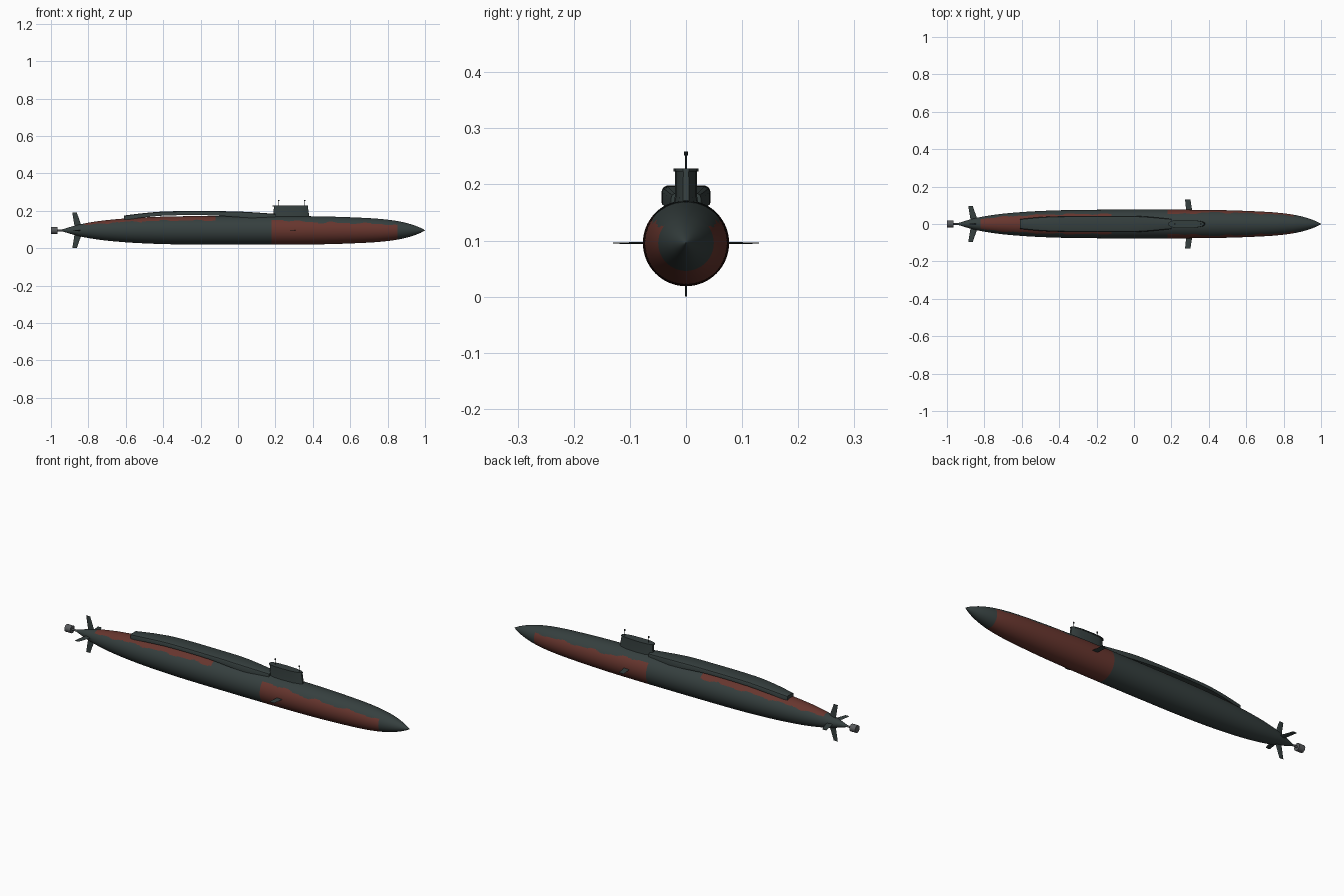
import bpy, bmesh, math
from mathutils import Vector

if "Cube" in bpy.data.objects:
    bpy.data.objects.remove(bpy.data.objects["Cube"])

CZ = 0.0955  # height of hull axis


def material(name, rgb):
    m = bpy.data.materials.new(name)
    m.diffuse_color = (*rgb, 1)
    m.use_nodes = True
    m.node_tree.nodes["Principled BSDF"].inputs["Base Color"].default_value = m.diffuse_color
    return m


GREEN = material("dark green grey", (0.036, 0.050, 0.049))
RED = material("dull red", (0.135, 0.036, 0.027))
GREY = material("propulsor grey", (0.10, 0.105, 0.11))
BLACK = material("mast black", (0.02, 0.026, 0.028))


def finish(bm, name, mats, smooth=35):
    bmesh.ops.recalc_face_normals(bm, faces=bm.faces[:])
    me = bpy.data.meshes.new(name)
    bm.to_mesh(me)
    bm.free()
    for m in mats:
        me.materials.append(m)
    ob = bpy.data.objects.new(name, me)
    bpy.context.collection.objects.link(ob)
    bpy.context.view_layer.objects.active = ob
    ob.select_set(True)
    if smooth:
        bpy.ops.object.shade_smooth_by_angle(angle=math.radians(smooth))
    ob.select_set(False)
    return ob


def loft(sections):
    """Skin closed loops of equal length and cap both ends."""
    bm = bmesh.new()
    rings = [[bm.verts.new(p) for p in s] for s in sections]
    n = len(rings[0])
    for a, b in zip(rings, rings[1:]):
        for i in range(n):
            j = (i + 1) % n
            bm.faces.new((a[i], a[j], b[j], b[i]))
    bm.faces.new(rings[0])
    bm.faces.new(rings[-1])
    return bm


def curve(pts, x):
    """Smooth interpolation through (x, value) points."""
    def slope(i):
        if i == 0 or i == len(pts) - 1:
            k = min(i, len(pts) - 2)
            return (pts[k + 1][1] - pts[k][1]) / (pts[k + 1][0] - pts[k][0])
        return (pts[i + 1][1] - pts[i - 1][1]) / (pts[i + 1][0] - pts[i - 1][0])
    for i in range(len(pts) - 1):
        (x0, y0), (x1, y1) = pts[i], pts[i + 1]
        if x <= x1 + 1e-9:
            h = x1 - x0
            t = (x - x0) / h
            return ((2*t**3 - 3*t*t + 1) * y0 + (t**3 - 2*t*t + t) * h * slope(i)
                    + (3*t*t - 2*t**3) * y1 + (t**3 - t*t) * h * slope(i + 1))
    return pts[-1][1]


# Hull: round body, painted by position along and around the axis
HULL = [(-0.95, 0.002), (-0.87, 0.026), (-0.8, 0.041), (-0.7, 0.055), (-0.55, 0.067),
        (-0.35, 0.0745), (-0.1, 0.0765), (0.25, 0.0765), (0.45, 0.0745), (0.6, 0.070),
        (0.75, 0.062), (0.85, 0.050), (0.92, 0.034), (0.97, 0.016), (1.0, 0.001)]
SEG = 120
xs = sorted({round(-0.95 + 1.95 * i / 170, 5) for i in range(171)} | {0.18, 0.853, -0.82, -0.12})
bm = loft([[(x, curve(HULL, x) * math.sin(2 * math.pi * i / SEG),
             CZ + curve(HULL, x) * math.cos(2 * math.pi * i / SEG)) for i in range(SEG)] for x in xs])
for f in bm.faces:
    c = f.calc_center_median()
    ang = math.degrees(math.atan2(abs(c.y), c.z - CZ))  # 0 = top
    wave = 3 * math.sin(c.x * 34) + 2 * math.sin(c.x * 71 + 1)
    if 0.18 < c.x < 0.853:
        f.material_index = int(ang > 42 + 14 * min(1, (c.x - 0.18) / 0.25) + wave)
    elif -0.82 < c.x < -0.12:
        f.material_index = int(ang < 45 + wave)
finish(bm, "hull", [GREEN, RED])

# Raised missile deck: bowed slab with bevelled upper edges
W = [(-0.61, 0.026), (-0.5, 0.037), (-0.38, 0.042), (-0.1, 0.043), (0.03, 0.042), (0.2, 0.027)]
TOP = [(-0.61, 0.175), (-0.5, 0.188), (-0.38, 0.197), (-0.1, 0.198), (0.03, 0.195), (0.2, 0.184)]
LOW = [(-0.61, 0.150), (-0.5, 0.165), (-0.38, 0.175), (-0.15, 0.176), (0.0, 0.166), (0.2, 0.155)]
secs = []
for i in range(41):
    x = -0.61 + 0.81 * i / 40
    w, t, b = (curve(p, x) for p in (W, TOP, LOW))
    half = [(w, b), (w, t - 0.009), (w * 0.92, t - 0.003), (w * 0.75, t)]
    secs.append([(x, y, z) for y, z in half] + [(x, -y, z) for y, z in reversed(half)])
finish(loft(secs), "missile_deck", [GREEN])


# Sail: streamlined tower with slightly overhanging cap
def foil(x0, x1, w, z):
    prof = [(0, 0.3), (0.06, 0.7), (0.2, 0.95), (0.45, 1), (0.75, 0.9), (0.93, 0.6), (1, 0.25)]
    up = [(x0 + (x1 - x0) * u, w * v, z) for u, v in prof]
    return up + [(x, -y, z) for x, y, z in reversed(up)]


finish(loft([foil(0.186, 0.383, 0.024, 0.150), foil(0.189, 0.380, 0.020, 0.178),
             foil(0.192, 0.373, 0.0195, 0.223)]), "sail", [GREEN], 30)
finish(loft([foil(0.185, 0.375, 0.022, 0.223), foil(0.185, 0.374, 0.022, 0.228)]),
       "sail_cap", [GREEN], 30)


# Round rods along any axis
def rod(name, p, q, r, mat, seg=20):
    p, q = Vector(p), Vector(q)
    rot = (q - p).to_track_quat('Z', 'Y')
    ring = [rot @ Vector((r * math.cos(2 * math.pi * i / seg), r * math.sin(2 * math.pi * i / seg), 0))
            for i in range(seg)]
    return finish(loft([[p + v for v in ring], [q + v for v in ring]]), name, [mat])


# Masts with small heads
for n, x in (("aft", 0.218), ("forward", 0.357)):
    rod(n + "_mast", (x, 0, 0.22), (x, 0, 0.256), 0.0018, BLACK, 10)
    rod(n + "_mast_head", (x, 0, 0.252), (x, 0, 0.259), 0.0035, BLACK, 10)


# Fins: tapered plates pointing outward at an angle round the axis
def fin(name, r0, r1, root, tip, thick, angle):
    def section(r, x0, x1, t):
        pts = [(x0, 0), (x0 + 0.3 * (x1 - x0), -t), (x0 + 0.8 * (x1 - x0), -t), (x1, 0),
               (x0 + 0.8 * (x1 - x0), t), (x0 + 0.3 * (x1 - x0), t)]
        s, c = math.sin(angle), math.cos(angle)
        return [(x, r * s + d * c, CZ + r * c - d * s) for x, d in pts]
    finish(loft([section(r0, *root, thick), section(r1, *tip, thick * 0.5)]), name, [GREEN], 20)


for n, k in (("upper", 0), ("left", 1), ("lower", 2), ("right", 3)):
    fin(n + "_stern_fin", 0.01, 0.0955, (-0.872, -0.832), (-0.886, -0.862), 0.003, k * math.pi / 2)
for n, k in (("left", 1), ("right", 3)):
    fin(n + "_bow_plane", 0.07, 0.13, (0.279, 0.311), (0.273, 0.302), 0.002, k * math.pi / 2)

# Propulsor: shaft and short drum
rod("propeller_shaft", (-0.98, 0, CZ), (-0.93, 0, CZ), 0.005, GREY, 16)
rod("propulsor_drum", (-1.0, 0, CZ), (-0.966, 0, CZ), 0.019, GREY, 24)
